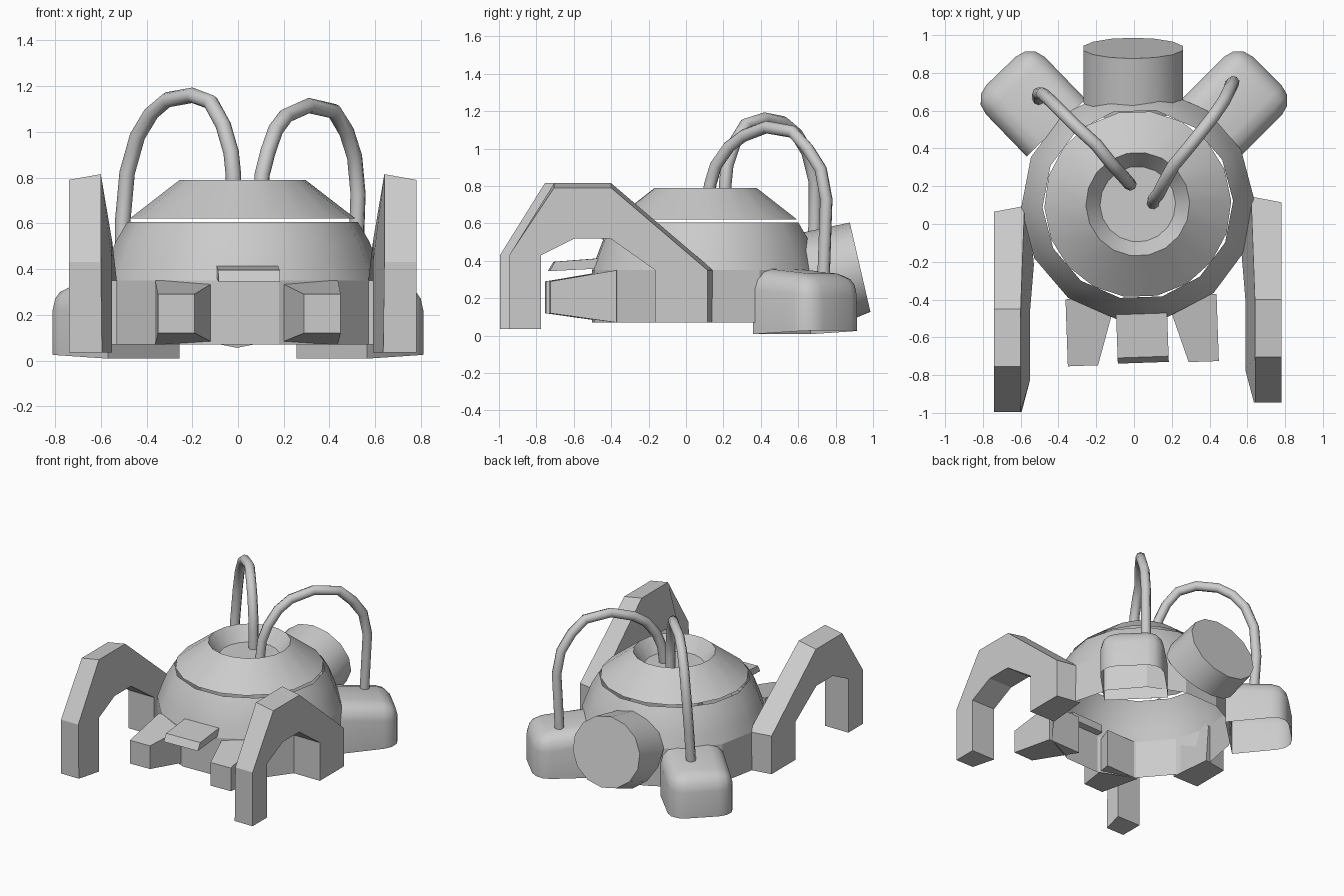
import bpy, bmesh, math
from mathutils import Vector, Matrix

if "Cube" in bpy.data.objects:
    bpy.data.objects.remove(bpy.data.objects["Cube"], do_unlink=True)

GREY = (0.6, 0.6, 0.6, 1)
metal = bpy.data.materials.new("grey")
metal.use_nodes = True
metal.diffuse_color = GREY
metal.node_tree.nodes["Principled BSDF"].inputs["Base Color"].default_value = GREY

TURN = math.radians(2)
BODY = Matrix.Translation((0.02, 0.105, 0)) @ Matrix.Rotation(TURN, 4, "Z")


def finish(name, bm, matrix=Matrix(), smooth=None):
    bmesh.ops.recalc_face_normals(bm, faces=bm.faces)
    bm.transform(matrix)
    mesh = bpy.data.meshes.new(name)
    bm.to_mesh(mesh)
    bm.free()
    mesh.materials.append(metal)
    obj = bpy.data.objects.new(name, mesh)
    bpy.context.collection.objects.link(obj)
    if smooth:
        bpy.ops.object.select_all(action="DESELECT")
        obj.select_set(True)
        bpy.context.view_layer.objects.active = obj
        bpy.ops.object.shade_smooth_by_angle(angle=math.radians(smooth))
    return obj


def lathe(name, profile, sides, smooth=None, close_end=False):
    """Turn (radius, height) points around the body axis, one side facing front."""
    bm = bmesh.new()
    rings = []
    for r, z in profile:
        angles = [(i + 0.5) * math.tau / sides - math.pi / 2 for i in range(sides)]
        rings.append([bm.verts.new((r * math.cos(a), r * math.sin(a), z)) for a in angles])
    for low, high in zip(rings, rings[1:]):
        for i in range(sides):
            j = (i + 1) % sides
            bm.faces.new((low[i], low[j], high[j], high[i]))
    if close_end:
        bm.faces.new(rings[-1])
    return finish(name, bm, BODY, smooth)


def loft(name, first, second, matrix=Matrix()):
    """Solid between two matching outlines."""
    bm = bmesh.new()
    a = [bm.verts.new(p) for p in first]
    b = [bm.verts.new(p) for p in second]
    bm.faces.new(a)
    bm.faces.new(b[::-1])
    for i in range(len(a)):
        j = (i + 1) % len(a)
        bm.faces.new((a[i], b[i], b[j], a[j]))
    return finish(name, bm, matrix)


# Open-bottomed body: straight skirt, curved shell, sloped cap with a recess
lathe("body_skirt", [(0.618, 0.07), (0.618, 0.35)], 14)
lathe("body_shell", [(0.618, 0.35), (0.59, 0.43), (0.555, 0.52), (0.505, 0.605)], 14, 40)
lathe("body_cap", [(0.495, 0.62), (0.275, 0.79), (0.2, 0.69)], 18, 30, close_end=True)

# Arched front legs: y, z outline with the inner face position
LEG = [(-0.97, 0.035, 0.615), (-0.97, 0.43, 0.62), (-0.73, 0.79, 0.62), (-0.425, 0.79, 0.62),
       (0.09, 0.35, 0.6), (0.09, 0.07, 0.58), (-0.19, 0.07, 0.55), (-0.19, 0.35, 0.55),
       (-0.43, 0.52, 0.57), (-0.62, 0.52, 0.57), (-0.8, 0.43, 0.57), (-0.8, 0.035, 0.57)]
for side, label in ((1, "left"), (-1, "right")):
    outer, inner = [], []
    for y, z, x in LEG:
        y += side * 0.025
        outer.append((0.02 + side * 0.76, y, z))
        inner.append((0.02 + side * x, y + (0.03 if y > 0 else 0), z + (0.025 if z > 0.7 else 0)))
    loft(label + "_leg", outer, inner)

# Tapered front claws, straight on the outside
for side, label in ((1, "left"), (-1, "right")):
    base = [(side * x, -0.49, z) for x, z in ((0.13, 0.07), (0.4, 0.07), (0.4, 0.35), (0.13, 0.35))]
    tip = [(side * x, -0.845, z) for x, z in ((0.24, 0.12), (0.4, 0.12), (0.4, 0.29), (0.24, 0.29))]
    loft(label + "_claw", base, tip, BODY)

# Front ledge
ledge = ((-0.84, 0.345), (-0.81, 0.395), (-0.55, 0.415), (-0.55, 0.36))
loft("front_ledge", [(-0.135, y, z) for y, z in ledge], [(0.135, y, z) for y, z in ledge], BODY)

# Rear tank: oval drum tipped upward, cut back underneath, open against the body
bm = bmesh.new()
bmesh.ops.create_cone(bm, cap_ends=True, segments=14, radius1=1, radius2=1, depth=0.32)
base_faces = [f for f in bm.faces if all(v.co.z < 0 for v in f.verts)]
bmesh.ops.delete(bm, geom=base_faces, context="FACES_ONLY")
bmesh.ops.scale(bm, vec=(0.27, 0.245, 1), verts=bm.verts)
tilt = Matrix.Rotation(math.radians(-90 + 13), 4, "X")
bm.transform(Matrix.Translation((-0.005, 0.775, 0.33)) @ tilt)
for v in bm.verts:
    if v.co.y < 0.76:
        v.co.y += 0.35 * (0.45 - v.co.z)
finish("rear_tank", bm, smooth=40)

# Rear pods: open-bottomed boxes, rounded on top and at the outer end
for side, label in ((1, "left"), (-1, "right")):
    bm = bmesh.new()
    bmesh.ops.create_cube(bm, size=1)
    bmesh.ops.scale(bm, vec=(0.42, 0.435, 0.35), verts=bm.verts)
    for v in bm.verts:
        if v.co.x > 0:
            v.co.z += -0.035 if v.co.z > 0 else 0.02
    bottom = [f for f in bm.faces if all(v.co.z < 0 for v in f.verts)]
    bmesh.ops.delete(bm, geom=bottom, context="FACES_ONLY")
    edges = [e for e in bm.edges
             if max(v.co.x for v in e.verts) > 0 and max(v.co.z for v in e.verts) > 0]
    bmesh.ops.bevel(bm, geom=edges, offset=0.11, segments=3, profile=0.5, affect="EDGES")
    angle = math.radians(45 if side > 0 else 134)
    place = Matrix.Translation((side * 0.558, 0.66, 0.183)) @ Matrix.Rotation(angle, 4, "Z")
    finish(label + "_pod", bm, place, 50)

# Hoses from the recess to the pods
HOSES = {
    "left_hose": [(0.1, 0.11, 0.67), (0.105, 0.13, 0.81), (0.13, 0.16, 0.91), (0.165, 0.23, 1.01),
                  (0.21, 0.31, 1.07), (0.31, 0.43, 1.115), (0.42, 0.57, 1.09), (0.475, 0.65, 1.0),
                  (0.51, 0.72, 0.89), (0.525, 0.75, 0.73), (0.51, 0.735, 0.3)],
    "right_hose": [(-0.02, 0.21, 0.67), (-0.02, 0.21, 0.81), (-0.03, 0.22, 0.91), (-0.065, 0.26, 1.03),
                   (-0.12, 0.32, 1.13), (-0.2, 0.42, 1.16), (-0.31, 0.52, 1.14), (-0.38, 0.59, 1.08),
                   (-0.44, 0.65, 0.98), (-0.485, 0.69, 0.82), (-0.505, 0.69, 0.6), (-0.505, 0.66, 0.3)],
}
for name, path in HOSES.items():
    points = [Vector(p) for p in path]
    across = (points[-1] - points[0]).cross(Vector((0, 0, 1))).normalized()
    bm = bmesh.new()
    rings = []
    for i, p in enumerate(points):
        along = (points[min(i + 1, len(points) - 1)] - points[max(i - 1, 0)]).normalized()
        u = (across - along * across.dot(along)).normalized()
        v = along.cross(u)
        turns = [k * math.tau / 8 for k in range(8)]
        rings.append([bm.verts.new(p + 0.034 * (u * math.cos(t) + v * math.sin(t))) for t in turns])
    for a, b in zip(rings, rings[1:]):
        for k in range(8):
            n = (k + 1) % 8
            bm.faces.new((a[k], a[n], b[n], b[k]))
    bm.faces.new(rings[0])
    bm.faces.new(rings[-1])
    finish(name, bm, smooth=50)
